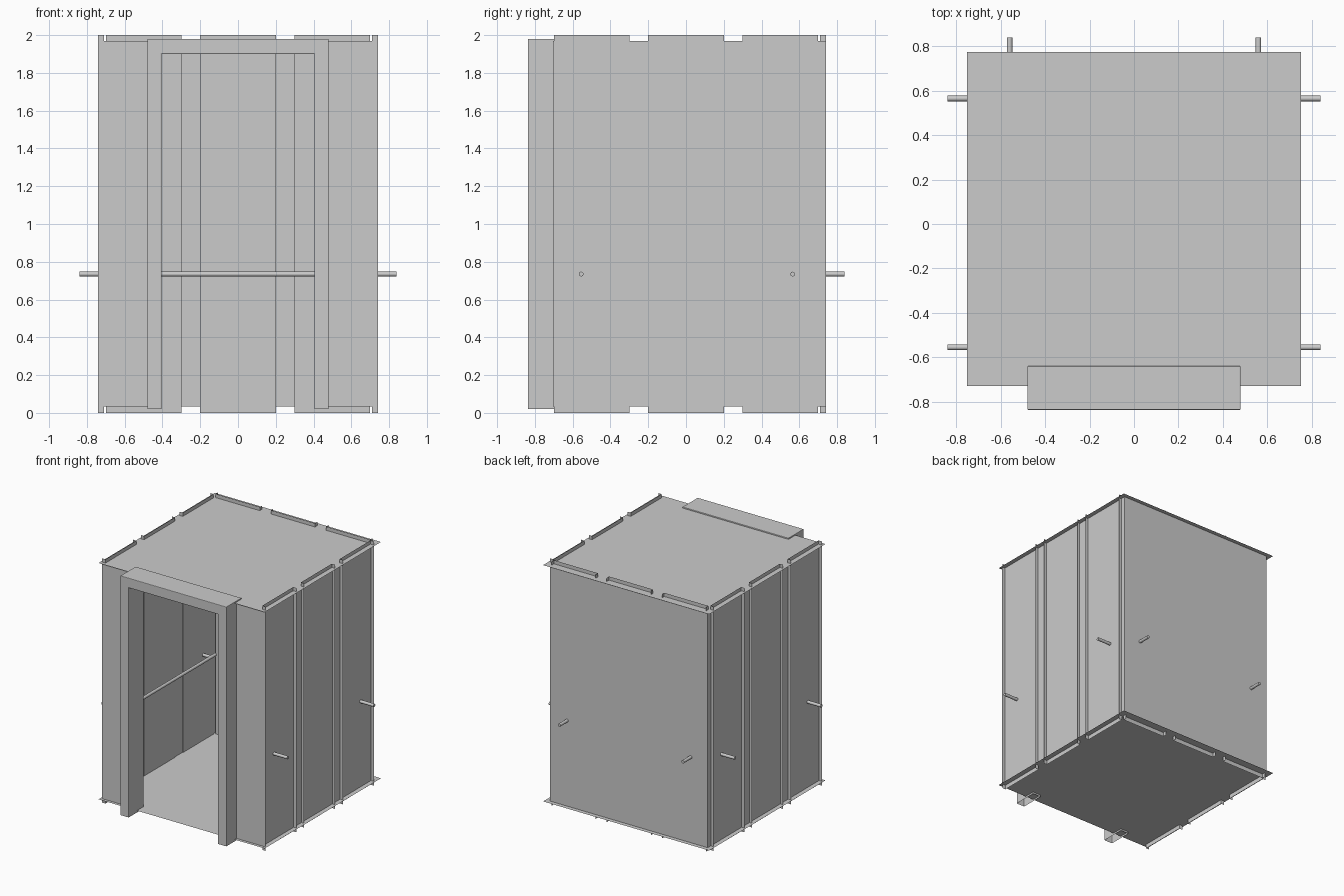
import bpy, bmesh, math
from mathutils import Vector

if "Cube" in bpy.data.objects:
    bpy.data.objects.remove(bpy.data.objects["Cube"])


def mesh_object(name, bm):
    bmesh.ops.recalc_face_normals(bm, faces=bm.faces)
    me = bpy.data.meshes.new(name)
    bm.to_mesh(me)
    bm.free()
    ob = bpy.data.objects.new(name, me)
    bpy.context.collection.objects.link(ob)
    return ob


def sweep(name, outline, direction, caps=False, closed=False):
    """Thin folded sheet (or capped solid) swept from an outline."""
    bm = bmesh.new()
    verts = [bm.verts.new(p) for p in outline]
    if caps:
        face = bm.faces.new(verts)
        geom = bmesh.ops.extrude_face_region(bm, geom=[face])["geom"]
    else:
        edges = [bm.edges.new(p) for p in zip(verts, verts[1:])]
        geom = bmesh.ops.extrude_edge_only(bm, edges=edges)["geom"]
    moved = [g for g in geom if isinstance(g, bmesh.types.BMVert)]
    bmesh.ops.translate(bm, verts=moved, vec=direction)
    return mesh_object(name, bm)


def rod(name, a, b, r=0.0125):
    a, b = Vector(a), Vector(b)
    bpy.ops.mesh.primitive_cylinder_add(vertices=24, radius=r, depth=(b - a).length,
                                        location=(a + b) / 2)
    ob = bpy.context.object
    ob.name = name
    ob.rotation_euler = (b - a).to_track_quat('Z', 'Y').to_euler()
    bpy.ops.object.shade_smooth_by_angle()
    return ob


LOW, HIGH = 0.035, 1.97      # floor and roof levels
H = (0, 0, HIGH - LOW)
FACE, FOLD = 0.71, 0.74      # inner panel face, outer edge of its folds
RAIL_Z, RAIL = 0.735, 0.64

# Floor and roof sheets
for name, z in (("floor", LOW), ("roof", HIGH)):
    sweep(name, [(-0.7525, -0.73, z), (0.7525, -0.73, z)], (0, 1.505, 0))

# Folded wall panels, standing proud of floor and roof
for a, b in ((-0.7, -0.3), (-0.2, 0.2), (0.3, 0.7)):
    tray = [(a, FOLD), (a, FACE), (b, FACE), (b, FOLD)]
    sweep("back_panel", [(t, d, 0) for t, d in tray], (0, 0, 2))
    for s in (-1, 1):
        sweep("side_panel", [(s * d, t, 0) for t, d in tray], (0, 0, 2))

# Outer wall sheets
sweep("back_wall", [(-0.715, FOLD, LOW), (0.715, FOLD, LOW)], H)
for s in (-1, 1):
    sweep("side_wall", [(s * 0.715, -0.705, LOW), (s * 0.715, FOLD, LOW)], H)
    sweep("front_wall", [(s * 0.44, -0.705, LOW), (s * 0.74, -0.705, LOW)], H)

# Door frame with softened edges and open feet
arch = [(-0.48, 0.02), (-0.48, 1.98), (0.48, 1.98), (0.48, 0.02),
        (0.405, 0.02), (0.405, 1.90), (-0.405, 1.90), (-0.405, 0.02)]
frame = sweep("door_frame", [(x, -0.837, z) for x, z in arch], (0, 0.197, 0), caps=True)
bm = bmesh.new()
bm.from_mesh(frame.data)
feet = [f for f in bm.faces if f.calc_center_median().z < 0.03]
bmesh.ops.delete(bm, geom=feet, context='FACES_ONLY')
bm.to_mesh(frame.data)
bm.free()
bev = frame.modifiers.new("soft_edges", 'BEVEL')
bev.width = 0.004
bev.segments = 2

# Handrails with studs passing through the walls
rod("back_handrail", (-0.62, RAIL, RAIL_Z), (0.62, RAIL, RAIL_Z))
for s in (-1, 1):
    rod("back_rail_stud", (s * 0.56, RAIL, RAIL_Z), (s * 0.56, 0.84, RAIL_Z))
    rod("side_handrail", (s * RAIL, -0.61, RAIL_Z), (s * RAIL, 0.62, RAIL_Z))
    for y in (-0.555, 0.565):
        rod("side_rail_stud", (s * RAIL, y, RAIL_Z), (s * 0.84, y, RAIL_Z))
